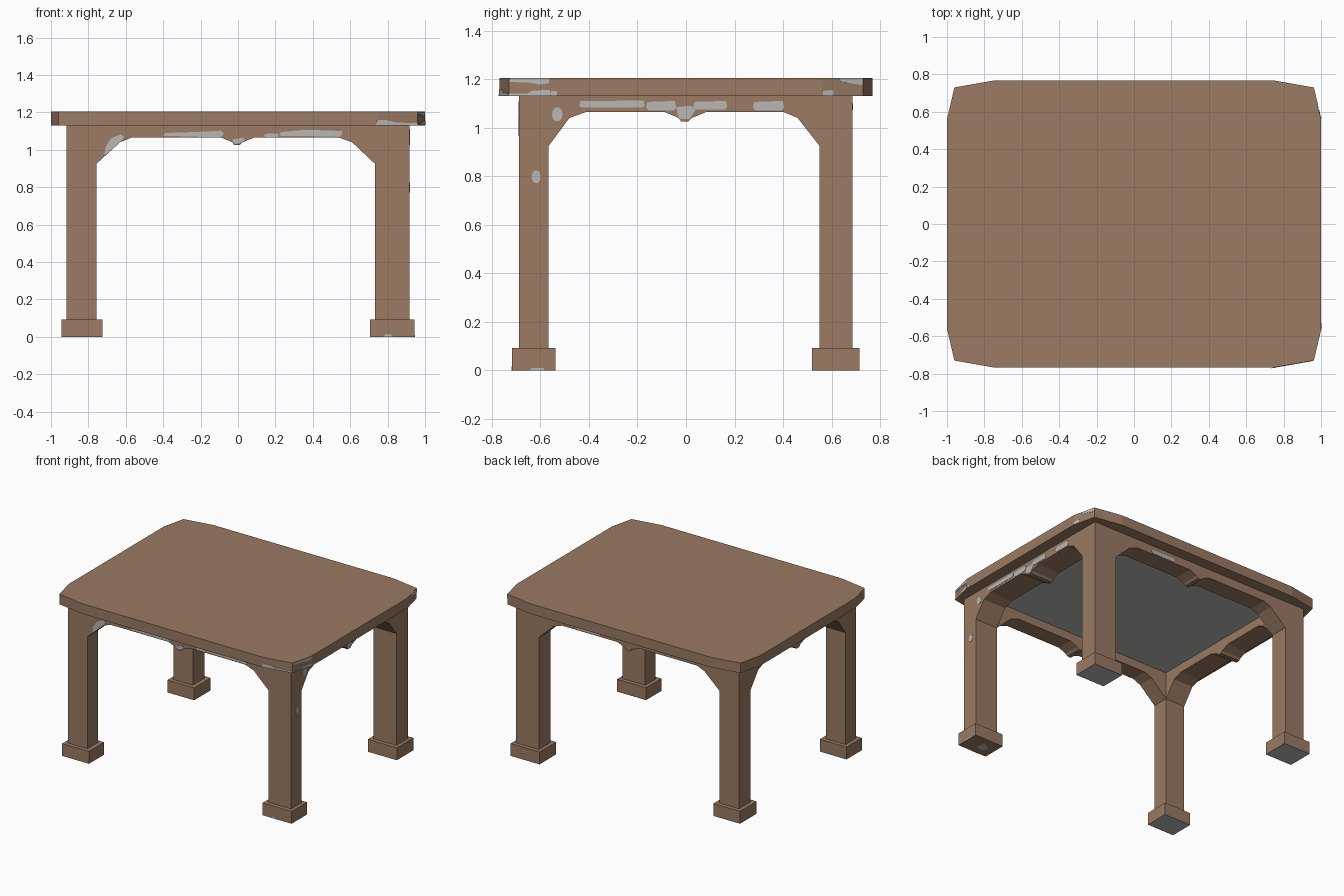
import bpy, bmesh, math
from mathutils import Vector

if "Cube" in bpy.data.objects:
    bpy.data.objects.remove(bpy.data.objects["Cube"])


def material(name, rgb):
    m = bpy.data.materials.new(name)
    m.diffuse_color = (*rgb, 1)
    m.use_nodes = True
    m.node_tree.nodes["Principled BSDF"].inputs["Base Color"].default_value = m.diffuse_color
    return m


BROWN = material("brown_wood", (0.325, 0.197, 0.126))
GREY = material("bare_grey", (0.48, 0.475, 0.468))


def prism(name, pts, extrude, mats=(BROWN, GREY)):
    """Closed solid from a flat outline of 3D points pushed along a vector."""
    bm = bmesh.new()
    face = bm.faces.new([bm.verts.new(p) for p in pts])
    ext = bmesh.ops.extrude_face_region(bm, geom=[face], use_keep_orig=True)
    moved = [g for g in ext["geom"] if isinstance(g, bmesh.types.BMVert)]
    bmesh.ops.translate(bm, verts=moved, vec=extrude)
    bmesh.ops.recalc_face_normals(bm, faces=bm.faces)
    me = bpy.data.meshes.new(name)
    bm.to_mesh(me)
    bm.free()
    for m in mats:
        me.materials.append(m)
    ob = bpy.data.objects.new(name, me)
    bpy.context.collection.objects.link(ob)
    return ob


def box(name, x0, x1, y0, y1, z0, z1, mats=(BROWN, GREY)):
    return prism(name, [(x0, y0, z0), (x1, y0, z0), (x1, y1, z0), (x0, y1, z0)],
                 (0, 0, z1 - z0), mats)


# Tabletop with clipped corners, bare grey underneath inside the frame
corner = [(1, 0.56), (0.96, 0.73), (0.745, 0.768)]
outline = (corner + [(-x, y) for x, y in reversed(corner)]
           + [(-x, -y) for x, y in corner] + [(x, -y) for x, y in reversed(corner)])
prism("tabletop", [(x, y, 1.13) for x, y in outline], (0, 0, 0.075))
box("bare_underside", -0.755, 0.73, -0.566, 0.55, 1.127, 1.131, (GREY,))

# Legs and block feet
LEG_X = {"left": (-0.917, -0.757, -0.945, -0.725), "right": (0.732, 0.918, 0.705, 0.943)}
LEG_Y = {"front": (-0.687, -0.566, -0.717, -0.537), "back": (0.55, 0.685, 0.52, 0.715)}
for sx, (x0, x1, fx0, fx1) in LEG_X.items():
    for sy, (y0, y1, fy0, fy1) in LEG_Y.items():
        box(f"{sy}_{sx}_leg", x0, x1, y0, y1, 0.09, 1.13)
        foot = box(f"{sy}_{sx}_foot", fx0, fx1, fy0, fy1, 0, 0.092)
        if (sx, sy) != ("right", "front"):
            for p in foot.data.polygons:
                p.material_index = int(p.normal.z < -0.9)

# Arched aprons with a small drop in the middle
bump = [(-0.09, 1.065), (-0.03, 1.04), (-0.02, 1.025), (0.01, 1.025), (0.025, 1.04), (0.085, 1.065)]
long_arch = ([(-0.757, 1.13), (-0.757, 0.925), (-0.63, 1.04), (-0.57, 1.065)] + bump
             + [(0.54, 1.065), (0.61, 1.04), (0.732, 0.925), (0.732, 1.13)])
short_arch = ([(-0.566, 1.13), (-0.566, 0.925), (-0.48, 1.04), (-0.41, 1.065)] + bump
              + [(0.40, 1.065), (0.46, 1.04), (0.55, 0.925), (0.55, 1.13)])
for side, (y0, y1, *_) in LEG_Y.items():
    prism(f"{side}_apron", [(x, y0, z) for x, z in long_arch], (0, y1 - y0, 0))
for side, (x0, x1, *_) in LEG_X.items():
    prism(f"{side}_apron", [(x0, y, z) for y, z in short_arch], (x1 - x0, 0, 0))


# Worn grey patches: thin plates on a vertical face, outline as (along, height)
def patch(name, origin, along, pts):
    u = Vector((*along, 0)).normalized()
    n = Vector((u.y, -u.x, 0))
    prism(name, [Vector((*origin, 0)) + u * a + Vector((0, 0, z)) for a, z in pts],
          n * 0.002, (GREY,))


def strip(a0, a1, z0, z1):
    d = (z1 - z0) * 0.3
    return [(a0, z0 + d), (a0 + d, z0), (a1 - d, z0), (a1, z0 + d),
            (a1 - d / 2, z1), (a0 + d / 2, z1 - d / 3)]


def oval(a, z, ra, rz):
    return [(a + ra * math.cos(i * math.pi / 5), z + rz * math.sin(i * math.pi / 5))
            for i in range(10)]


# Front apron and foot
front, right, back = ((0, -0.687), (1, 0)), ((0.918, 0), (0, 1)), ((0, 0.685), (-1, 0))
patch("front_worn_strip_a", *front, [(-0.40, 1.075), (-0.24, 1.07), (-0.09, 1.067), (-0.075, 1.085),
                                     (-0.09, 1.102), (-0.22, 1.095), (-0.39, 1.09)])
patch("front_worn_strip_b", *front, [(0.22, 1.075), (0.55, 1.07), (0.56, 1.10),
                                     (0.36, 1.107), (0.23, 1.095)])
patch("front_worn_speck", *front, strip(0.14, 0.215, 1.067, 1.087))
patch("front_worn_knob", *front, [(-0.03, 1.042), (-0.01, 1.03), (0.015, 1.04), (0.035, 1.05),
                                  (0.03, 1.065), (-0.03, 1.055)])
patch("front_worn_bracket", *front, [(-0.715, 0.966), (-0.69, 0.99), (-0.62, 1.05), (-0.608, 1.07),
                                     (-0.63, 1.082), (-0.68, 1.06), (-0.71, 1.01)])
patch("front_foot_spot", (0, -0.717), (1, 0), [(0.775, 0), (0.83, 0), (0.815, 0.015), (0.79, 0.015)])

# Right apron, leg and foot
patch("right_worn_strip_a", *right, strip(-0.44, -0.17, 1.082, 1.112))
patch("right_worn_strip_b", *right, strip(-0.165, -0.04, 1.07, 1.11))
patch("right_worn_strip_c", *right, strip(0.03, 0.17, 1.075, 1.11))
patch("right_worn_strip_d", *right, strip(0.275, 0.405, 1.07, 1.11))
patch("right_worn_knob", *right, [(-0.03, 1.035), (0.015, 1.035), (0.04, 1.075), (0.02, 1.09), (-0.04, 1.085)])
patch("right_worn_bracket", *right, oval(-0.53, 1.055, 0.022, 0.03))
patch("right_worn_leg_spot", *right, oval(-0.617, 0.798, 0.019, 0.027))
patch("right_foot_spot", (0.943, 0), (0, 1), strip(-0.64, -0.585, 0, 0.01))
patch("back_worn_strip", *back, strip(-0.42, -0.22, 1.072, 1.10))
prism("foot_underside_spot", [(0.80 + a, -0.63 + b, 0) for a, b in oval(0, 0, 0.04, 0.035)],
      (0, 0, -0.001), (GREY,))

# Tabletop edge near the right-hand corners
fc, fa = (0.745, -0.768), (0.215, 0.038)
patch("front_corner_worn_edge", fc, fa, [(-0.01, 1.131), (0.215, 1.131), (0.215, 1.143), (0.10, 1.145),
                                         (0.05, 1.158), (0, 1.16)])
rc, ra = (0.96, -0.73), (0.04, 0.17)
patch("right_front_worn_edge", rc, ra, [(0, 1.188), (0.08, 1.186), (0.13, 1.178), (0.17, 1.182),
                                        (0.17, 1.203), (0.01, 1.203)])
patch("right_front_worn_edge_low", rc, ra, [(0, 1.131), (0.174, 1.131), (0.174, 1.155),
                                            (0.10, 1.153), (0.08, 1.14), (0, 1.14)])
patch("right_edge_low_end", (1, 0), (0, 1), strip(-0.56, -0.53, 1.131, 1.152))
bc, ba = (1, 0.56), (-0.04, 0.17)
patch("right_back_worn_edge", bc, ba, [(0.08, 1.19), (0.17, 1.175), (0.174, 1.203), (0.07, 1.203)])
patch("right_back_worn_edge_low", bc, ba, strip(0, 0.05, 1.131, 1.155))
